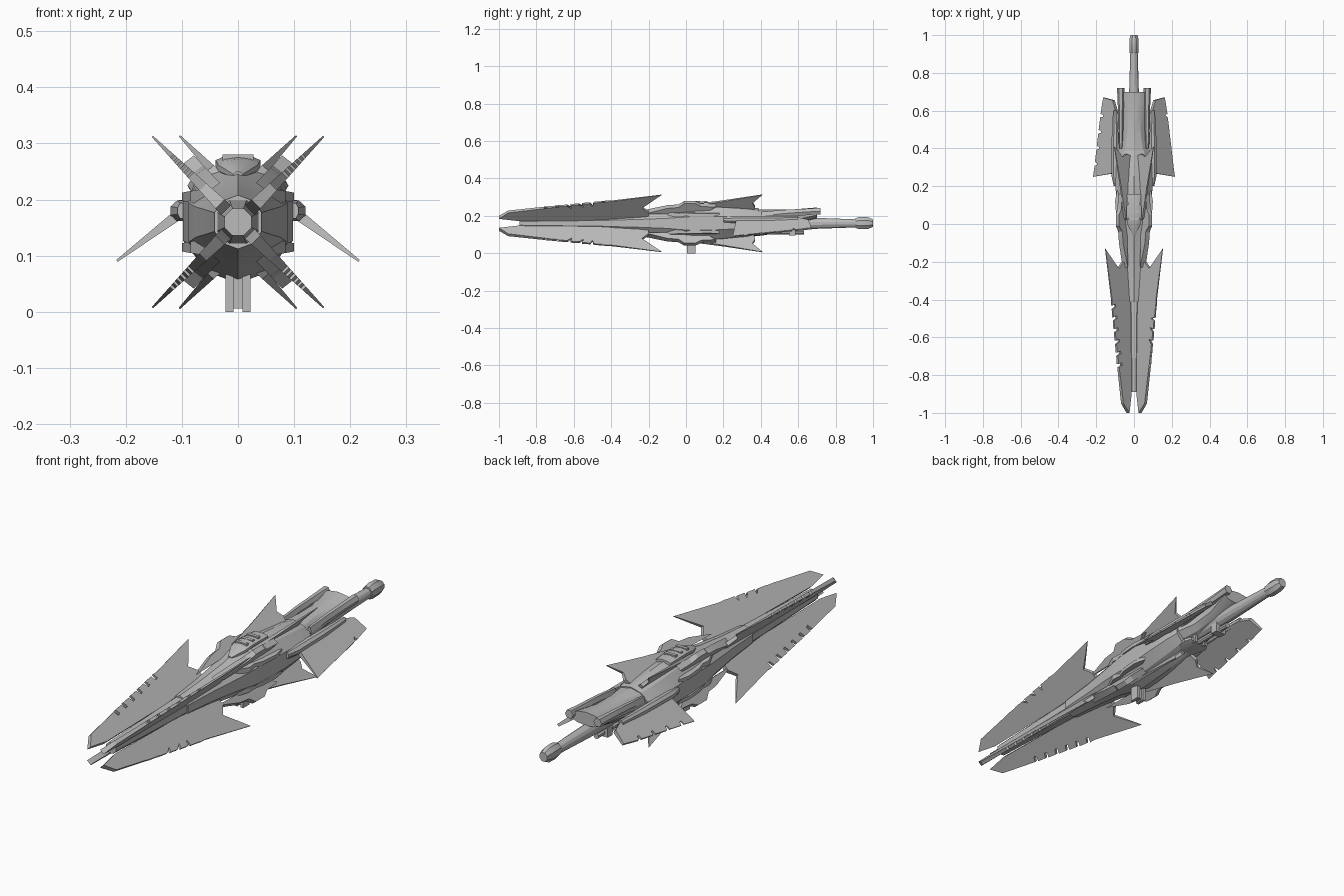
import bpy, bmesh, math

if "Cube" in bpy.data.objects:
    bpy.data.objects.remove(bpy.data.objects["Cube"])

metal = bpy.data.materials.new("grey metal")
metal.diffuse_color = (0.5, 0.5, 0.5, 1)
metal.use_nodes = True
metal.node_tree.nodes["Principled BSDF"].inputs["Base Color"].default_value = metal.diffuse_color
AXIS = 0.16


def finish(name, bm, angle=25):
    bmesh.ops.recalc_face_normals(bm, faces=bm.faces)
    me = bpy.data.meshes.new(name)
    bm.to_mesh(me)
    bm.free()
    me.materials.append(metal)
    ob = bpy.data.objects.new(name, me)
    bpy.context.collection.objects.link(ob)
    bpy.ops.object.select_all(action='DESELECT')
    ob.select_set(True)
    bpy.context.view_layer.objects.active = ob
    bpy.ops.object.shade_smooth_by_angle(angle=math.radians(angle))
    return ob


def ring(n):
    return [(math.sin(2 * math.pi * i / n + math.pi / n), math.cos(2 * math.pi * i / n + math.pi / n))
            for i in range(n)]


HALF = [(0, 1), (.62, .8), (1, .35), (1, -.35), (.62, -.8), (0, -1)]
HULL = HALF + [(-x, z) for x, z in HALF[-2:0:-1]]


def loft(name, sections, shape, x0=0, angle=25):
    """Sections are (y, half width, bottom z, top z)."""
    bm = bmesh.new()
    rows = []
    for y, w, lo, hi in sections:
        rows.append([bm.verts.new((x0 + x * w, y, (lo + hi) / 2 + z * (hi - lo) / 2)) for x, z in shape])
    n = len(shape)
    for a, b in zip(rows, rows[1:]):
        for i in range(n):
            bm.faces.new((a[i], a[(i + 1) % n], b[(i + 1) % n], b[i]))
    bm.faces.new(rows[0])
    bm.faces.new(rows[-1])
    return finish(name, bm, angle)


def blade(name, profile, origin, degrees, thick, thin, mirror_z=False):
    """Wedge plate with outline (y, reach), mirrored left-right and optionally up-down."""
    top = max(r for _, r in profile)
    ca, sa = math.cos(math.radians(degrees)), math.sin(math.radians(degrees))
    for sx in (1, -1):
        for sz in ((1, -1) if mirror_z else (1,)):
            bm = bmesh.new()
            sides = []
            for s in (1, -1):
                vs = []
                for y, r in profile:
                    t = s * (thick + (thin - thick) * r / top) / 2
                    x = origin[0] + r * ca - t * sa
                    z = origin[1] + r * sa + t * ca
                    vs.append(bm.verts.new((sx * x, y, AXIS + sz * z)))
                sides.append(vs)
            a, b = sides
            n = len(a)
            for i in range(n):
                bm.faces.new((a[i], a[(i + 1) % n], b[(i + 1) % n], b[i]))
            caps = [bm.faces.new(a), bm.faces.new(b)]
            bmesh.ops.triangulate(bm, faces=caps)
            part = ("right" if sx > 0 else "left") + ("_upper_" if sz > 0 else "_lower_") + name
            finish(part, bm)


def box(name, x, y, z):
    bm = bmesh.new()
    bmesh.ops.create_cube(bm, size=1)
    for v in bm.verts:
        v.co = [lo + (c + .5) * (hi - lo) for c, (lo, hi) in zip(v.co, (x, y, z))]
    return finish(name, bm)


# Barrel, collar and main hull
loft("barrel", [(-.89, .026, .134, .186), (-.4, .04, .118, .202)], ring(8))
loft("hull", [(-.41, .042, .112, .208), (-.25, .055, .1, .22), (-.1, .075, .083, .237),
              (0, .088, .06, .258), (.06, .09, .05, .27), (.2, .098, .062, .262),
              (.33, .097, .08, .25), (.39, .085, .1, .24)], HULL)
loft("hull_tail", [(.36, .085, .12, .235), (.47, .058, .13, .235), (.58, .055, .15, .235),
                   (.7, .075, .185, .245)], HULL)

# Handle and pommel
loft("handle", [(.35, .03, .125, .19), (.65, .028, .128, .192), (.92, .02, .138, .182)], ring(12))
loft("pommel", [(.905, .025, .133, .19), (.93, .027, .126, .197), (.975, .027, .128, .195),
                (1, .02, .14, .182)], ring(8))

# Four long toothed blades
outline = [(-1, .045), (-.95, .088)]
for i in range(6):
    y = -.76 + i * .062
    r = .118 + i * .009
    outline += [(y, r), (y + .012, r - .022), (y + .026, r - .018), (y + .018, r + .004)]
outline += [(-.4, .168), (-.13, .216), (-.235, .12), (-.2, .085), (-.2, .05), (-.5, .035), (-.9, .03)]
blade("front_blade", outline, (0, 0), 45, .028, .003, True)

# Four swept rear spikes
blade("rear_spike", [(.0, -.02), (.03, .02), (.2, .053), (.41, .1), (.355, .04), (.37, .01), (.36, -.02)],
      (.035, .082), 46, .018, .003, True)

# Pointed shoulder guards beside the hull
blade("shoulder_guard", [(-.23, .075), (-.1, .112), (-.04, .118), (-.01, .142), (.05, .142), (.08, .125),
                         (.16, .12), (.1, .08)], (0, 0), 52, .05, .022, True)
blade("flank_guard", [(-.1, .06), (-.04, .085), (.0, .082), (.04, .094), (.12, .1), (.18, .09), (.12, .06)],
      (0, .045), 0, .05, .015, True)

# Drooping side wings with a notched edge
wing = [(.27, 0), (.25, .145)]
for i in range(4):
    y = .31 + i * .085
    r = .134 - i * .013
    wing += [(y, r), (y + .002, r - .018), (y + .012, r - .018), (y + .018, r - .002)]
wing += [(.67, .075), (.655, .01), (.6, -.01)]
blade("side_wing", wing, (.1, .018), -37, .02, .004)
loft_sides = [(.2, .008, .165, .195), (.26, .022, .16, .2), (.45, .02, .165, .2), (.6, .012, .17, .2)]
for side, s in (("right", 1), ("left", -1)):
    loft(side + "_wing_root", loft_sides, ring(8), s * .1)
    # Flared tail shells and open leg of the lower peg
    loft(side + "_tail_shell", [(.4, .01, .17, .225), (.52, .014, .19, .235), (.63, .016, .2, .24),
                                (.72, .02, .205, .245)], ring(6), s * .07)
    box(side + "_peg_leg", sorted((s * .008, s * .022)), (.005, .05), (0, .07))
    box(side + "_trigger_strut", sorted((s * .02, s * .03)), (.42, .45), (.1, .15))
box("peg_core", (-.01, .01), (.012, .042), (.006, .07))

# Ridged plate on top of the hull
loft("top_plate", [(-.06, .008, .235, .25), (0, .035, .24, .272), (.05, .04, .25, .28),
                   (.16, .036, .25, .272)], HULL)
for i in range(3):
    box(f"top_rib_{i}", (-.028, .028), (.02 + i * .04, .035 + i * .04), (.26, .28))

# Underslung rod and guard
loft("lower_guard", [(.36, .05, .09, .14), (.41, .06, .095, .13), (.44, .045, .1, .13)], HULL)
loft("lower_rod", [(.4, .012, .1, .124), (.63, .012, .1, .124)], ring(8))
box("rod_clamp", (-.025, .025), (.55, .585), (.095, .14))
